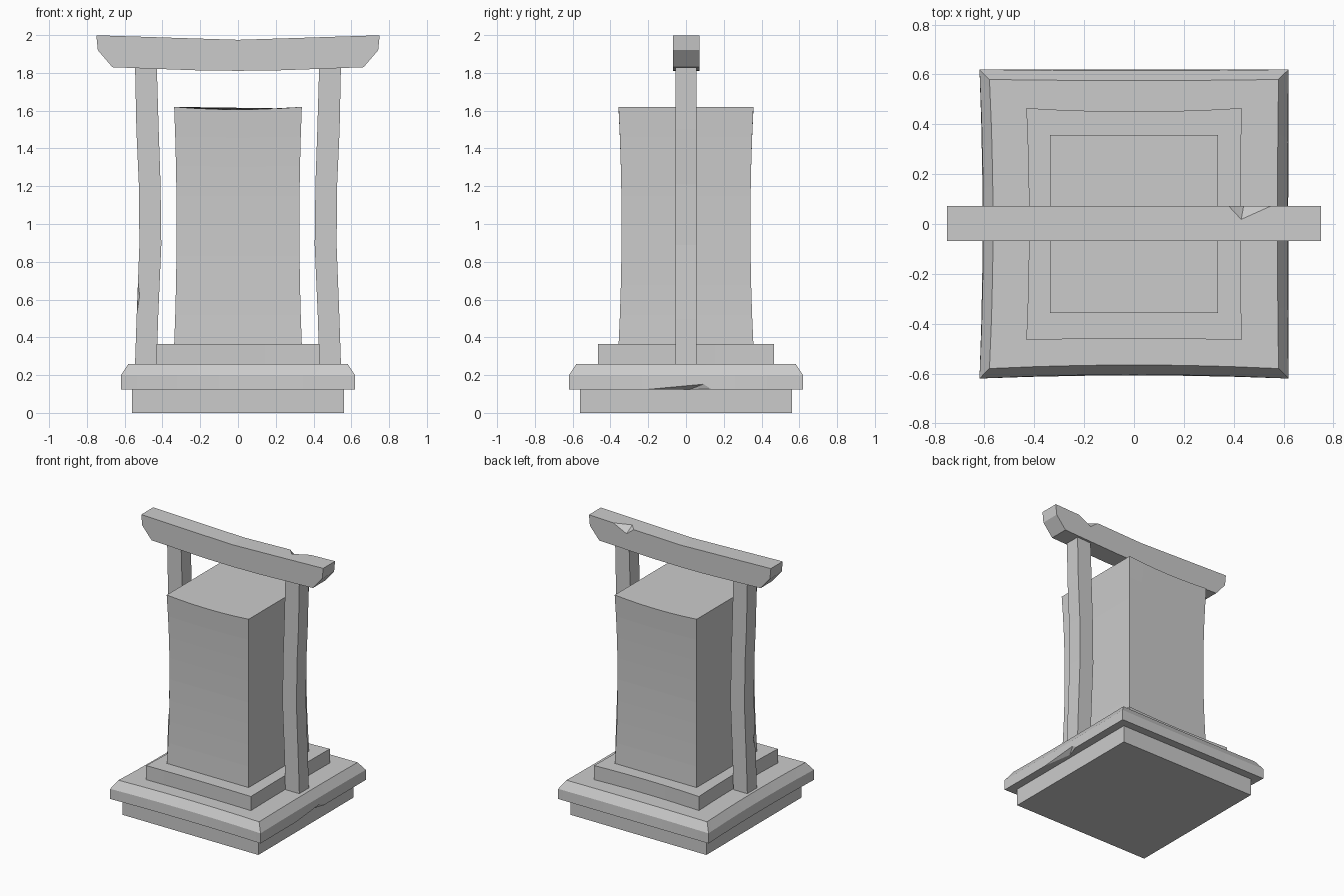
import bpy, bmesh

if "Cube" in bpy.data.objects:
    bpy.data.objects.remove(bpy.data.objects["Cube"])

def finish(bm, name, smooth=None):
    bmesh.ops.recalc_face_normals(bm, faces=bm.faces[:])
    me = bpy.data.meshes.new(name)
    bm.to_mesh(me)
    bm.free()
    ob = bpy.data.objects.new(name, me)
    bpy.context.collection.objects.link(ob)
    if smooth:
        bpy.ops.object.select_all(action='DESELECT')
        ob.select_set(True)
        bpy.context.view_layer.objects.active = ob
        bpy.ops.object.shade_smooth_by_angle(angle=smooth)
    return ob

def loft(name, rings, smooth=None):
    """Skin a list of equal-length point loops and cap both ends."""
    bm = bmesh.new()
    loops = [[bm.verts.new(p) for p in r] for r in rings]
    n = len(loops[0])
    for a, b in zip(loops, loops[1:]):
        for i in range(n):
            j = (i + 1) % n
            bm.faces.new((a[i], a[j], b[j], b[i]))
    bm.faces.new(loops[0])
    bm.faces.new(loops[-1])
    return finish(bm, name, smooth)

def square_ring(hx, hy, z, dip=(0, 0, 0, 0), n=6, sag=0):
    """Rectangle whose front, right, back, left sides bow inward by dip."""
    pts = []
    for side in range(4):
        for i in range(n):
            t = -1 + 2 * i / n
            k = 1 - dip[side] * (1 - t * t)
            x, y = [(t, -k), (k, t), (-t, k), (-k, -t)][side]
            pts.append((x * hx, y * hy, z - sag * (1 - x * x)))
    return pts

def chip(ob, pts):
    """Knock a faceted chip out of an object."""
    bm = bmesh.new()
    for p in pts:
        bm.verts.new(p)
    bmesh.ops.convex_hull(bm, input=bm.verts[:])
    cutter = finish(bm, "chip_cutter")
    cutter.hide_render = True
    mod = ob.modifiers.new("chip", 'BOOLEAN')
    mod.operation, mod.object, mod.solver = 'DIFFERENCE', cutter, 'EXACT'
    bpy.context.view_layer.objects.active = ob
    bpy.ops.object.modifier_apply(modifier=mod.name)
    bpy.data.objects.remove(cutter)

# Stepped base
loft("base_plinth", [square_ring(0.56, 0.56, z, n=1) for z in (0, 0.13)])
worn = (0.025, 0.008, 0.008, 0.025)
slab = loft("base_slab", [square_ring(0.62, 0.62, 0.125, (0.02, 0, 0, 0.02)),
                          square_ring(0.62, 0.62, 0.20, worn),
                          square_ring(0.58, 0.58, 0.26, worn)], smooth=0.52)
chip(slab, [(0.622, -0.21, 0.125), (0.622, 0.14, 0.127), (0.622, 0.10, 0.155),
            (0.585, 0.02, 0.124), (0.75, 0, 0.05)])
loft("upper_step", [square_ring(0.432, 0.465, z, (0.01, 0.01, 0.03, 0.025))
                    for z in (0.255, 0.365)])

# Central stone block, pinched at mid height with a sagging top
rings = []
for i in range(9):
    t = i / 8
    w = 4 * t * (1 - t)
    rings.append(square_ring(0.338 - 0.013 * w, 0.357 - 0.016 * w,
                             0.36 + 1.26 * t, sag=0.014 * t ** 6))
loft("stone_block", rings)

# Posts bowed inward
profile = [(0.26, 0.43, 0.545), (0.50, 0.423, 0.537), (0.89, 0.406, 0.522),
           (1.21, 0.41, 0.525), (1.50, 0.42, 0.538), (1.84, 0.43, 0.545)]
posts = {}
for side, s in (("left", -1), ("right", 1)):
    posts[side] = loft(side + "_post", [
        [(s * a, -0.056, z), (s * b, -0.056, z), (s * b, 0.056, z), (s * a, 0.056, z)]
        for z, a, b in profile])
chip(posts["left"], [(-0.533, -0.056, 0.54), (-0.53, -0.056, 0.70), (-0.532, -0.03, 0.63),
                     (-0.52, -0.057, 0.62), (-0.62, -0.15, 0.62)])

# Sagging cross beam with tapered ends
half = [(0.75, 2.0, 1.999), (0.742, 2.0, 1.92), (0.665, 1.995, 1.83), (0.40, 1.985, 1.82),
        (0.20, 1.978, 1.813)]
stations = ([(-x, t, b) for x, t, b in half] + [(0, 1.975, 1.811)] + half[::-1])
outline = [(x, b) for x, t, b in stations]
outline += [(x, t) for x, t in [(0.35, 1.986), (0, 1.975), (-0.35, 1.986)]]
beam = loft("cross_beam", [[(x, y, z) for x, z in outline] for y in (-0.068, 0.072)])
chip(beam, [(0.38, 0.072, 1.987), (0.55, 0.072, 1.993), (0.43, 0.018, 1.989),
            (0.44, 0.072, 1.94), (0.45, 0.2, 2.15)])
